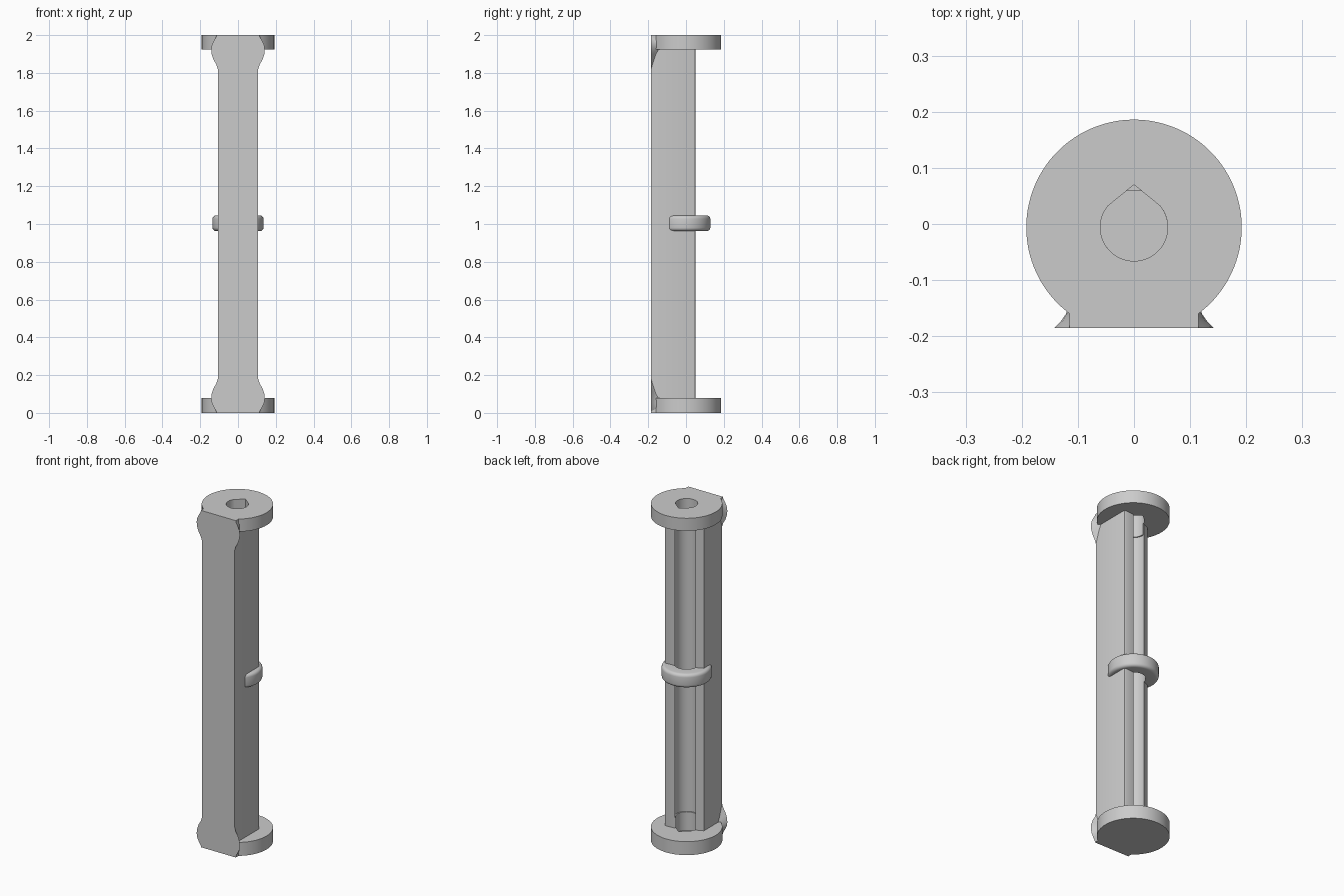
import bpy, bmesh, math

cube = bpy.data.objects.get("Cube")
if cube:
    bpy.data.objects.remove(cube, do_unlink=True)

FRONT = -0.185      # flat front plane
CY = -0.006         # bore axis in y

grey = bpy.data.materials.new("plain grey")
grey.use_nodes = True
grey.diffuse_color = (0.6, 0.6, 0.6, 1)
grey.node_tree.nodes["Principled BSDF"].inputs["Base Color"].default_value = (0.6, 0.6, 0.6, 1)


def finish(name, bm, smooth=True):
    bmesh.ops.recalc_face_normals(bm, faces=bm.faces)
    mesh = bpy.data.meshes.new(name)
    bm.to_mesh(mesh)
    bm.free()
    ob = bpy.data.objects.new(name, mesh)
    bpy.context.collection.objects.link(ob)
    mesh.materials.append(grey)
    if smooth:
        shade(ob)
    return ob


def shade(ob):
    bpy.ops.object.select_all(action='DESELECT')
    bpy.context.view_layer.objects.active = ob
    ob.select_set(True)
    bpy.ops.object.shade_smooth_by_angle(angle=math.radians(35))


def arc(radius, start, end, steps):
    angles = [math.radians(start + (end - start) * i / steps) for i in range(steps + 1)]
    return [(radius * math.cos(a), CY + radius * math.sin(a)) for a in angles]


def loft(sections, closed_ring=False):
    """Skin a list of equal-length loops; cap the ends unless it closes on itself."""
    bm = bmesh.new()
    loops = [[bm.verts.new(p) for p in s] for s in sections]
    n = len(loops[0])
    pairs = list(zip(loops, loops[1:]))
    if closed_ring:
        pairs.append((loops[-1], loops[0]))
    else:
        bm.faces.new(loops[0])
        bm.faces.new(loops[-1])
    for a, b in pairs:
        for i in range(n):
            j = (i + 1) % n
            bm.faces.new((a[i], a[j], b[j], b[i]))
    return bm


def prism(outline, z0, z1):
    return loft([[(x, y, z) for x, y in outline] for z in (z0, z1)])


# Channel body: tall wall on one side, low wall on the other, round groove between
def channel(half, front, back, low, radius):
    corner = [(half, back - 0.01), (half - 0.003, back - 0.003), (half - 0.01, back)]
    return ([(-half, front), (half, front)] + corner
            + arc(radius, 52, -188, 40) + [(-half, low)])


finish("channel_body", prism(channel(0.107, FRONT, 0.05, -0.015, 0.066), 0.05, 1.95))

# Narrower bore collars at both ends of the groove
for name, z0 in (("lower_collar", 0.07), ("upper_collar", 1.86)):
    finish(name, prism(channel(0.1, -0.15, 0.043, -0.02, 0.06), z0, z0 + 0.07))

# Teardrop bore shape
teardrop = arc(0.06, 140, 400, 48) + [(0, 0.07)]

# End discs with flat front, rounded inner rim, bore, and flared front ears
disc_outline = arc(0.192, -47, 227, 96) + [
    (-0.115, -0.16), (-0.115, FRONT), (0.115, FRONT), (0.115, -0.16)]
ear_half = [(0.11, 0), (0.125, 0.025), (0.138, 0.05), (0.142, 0.075), (0.14, 0.1),
            (0.13, 0.13), (0.115, 0.155), (0.107, 0.18)]
ear_steps = [(FRONT, 1, 1), (-0.175, 0.75, 0.85), (-0.16, 0.5, 0.65), (-0.14, 0.4, 0.45)]

for end, flip in (("bottom", False), ("top", True)):
    def up(z):
        return 2 - z if flip else z

    thick = 0.075 if flip else 0.08
    bm = prism(disc_outline, up(0), up(thick))
    rim = [e for e in bm.edges
           if all(abs(v.co.z - up(thick)) < 1e-5 and v.co.y > -0.155 for v in e.verts)]
    bmesh.ops.bevel(bm, geom=rim, offset=0.02, segments=4, profile=0.5, affect='EDGES')
    disc = finish(end + "_disc", bm, smooth=False)

    cutter = finish(end + "_bore_cutter",
                    prism(teardrop, up(-0.05 if flip else 0.03), up(0.2)), smooth=False)
    cutter.hide_render = True
    mod = disc.modifiers.new("bore", 'BOOLEAN')
    mod.operation = 'DIFFERENCE'
    mod.solver = 'EXACT'
    mod.object = cutter
    bpy.context.view_layer.objects.active = disc
    bpy.ops.object.modifier_apply(modifier=mod.name)
    bpy.data.objects.remove(cutter, do_unlink=True)
    shade(disc)

    sections = []
    for y, k, m in ear_steps:
        right = [(0.1 + (x - 0.1) * k, y, up(z * m)) for x, z in ear_half]
        sections.append(right + [(-x, y, z) for x, y, z in reversed(right)])
    finish(end + "_front_ears", loft(sections))

# Middle ring with rounded edges
low, high, outer, inner, r = 0.963, 1.045, 0.135, 0.066, 0.018
profile = [(inner, low)]
for cz, start in ((low + r, -90), (high - r, 0)):
    for i in range(5):
        a = math.radians(start + 22.5 * i)
        profile.append((outer - r + r * math.cos(a), cz + r * math.sin(a)))
profile.append((inner, high))
turns = [2 * math.pi * i / 72 for i in range(72)]
ring = [[(p * math.cos(t), CY + p * math.sin(t), z) for p, z in profile] for t in turns]
finish("middle_ring", loft(ring, closed_ring=True))
